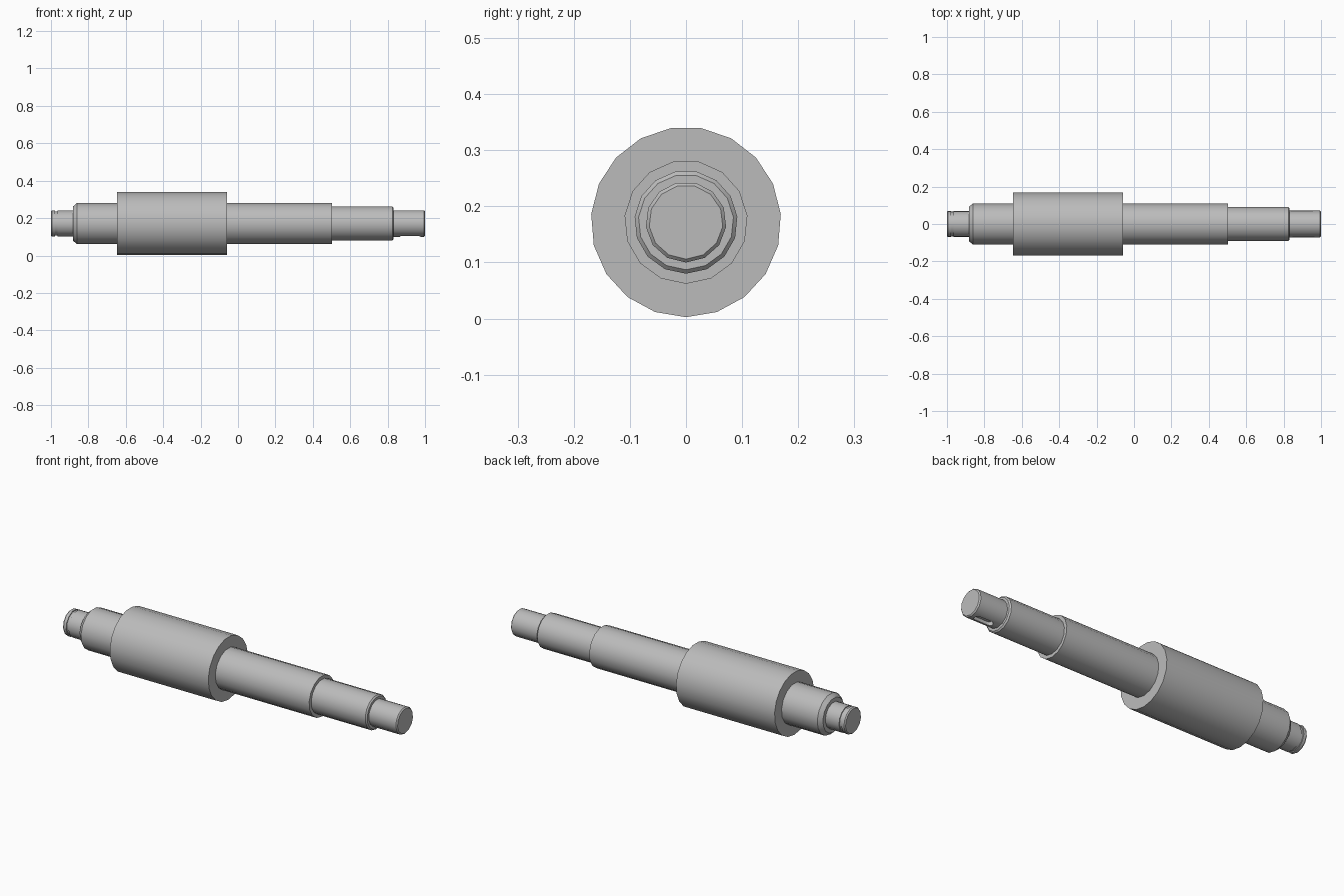
import bpy, bmesh
from math import sin, cos, pi, radians

if "Cube" in bpy.data.objects:
    bpy.data.objects.remove(bpy.data.objects["Cube"], do_unlink=True)

AXIS_Z = 0.172

steel = bpy.data.materials.new("grey steel")
steel.use_nodes = True
steel.diffuse_color = (0.5, 0.5, 0.5, 1)
steel.node_tree.nodes["Principled BSDF"].inputs["Base Color"].default_value = (0.5, 0.5, 0.5, 1)


def new_object(name, bm):
    bmesh.ops.recalc_face_normals(bm, faces=bm.faces)
    mesh = bpy.data.meshes.new(name)
    bm.to_mesh(mesh)
    bm.free()
    mesh.materials.append(steel)
    obj = bpy.data.objects.new(name, mesh)
    bpy.context.collection.objects.link(obj)
    return obj


def turned(name, profile, sides):
    """Turn a profile of (x, radius) points about the shaft axis and cap both ends."""
    bm = bmesh.new()
    rings = []
    for x, r in profile:
        angles = [2 * pi * i / sides for i in range(sides)]
        rings.append([bm.verts.new((x, r * sin(a), AXIS_Z - r * cos(a))) for a in angles])
    for a, b in zip(rings, rings[1:]):
        for i in range(sides):
            j = (i + 1) % sides
            bm.faces.new((a[i], a[j], b[j], b[i]))
    bm.faces.new(rings[0])
    bm.faces.new(rings[-1])
    return new_object(name, bm)


def slot_cutter(x0, x1, width, z0, z1):
    """Round-ended upright block for milling a keyway."""
    bm = bmesh.new()
    r = width / 2
    outline = []
    for centre, start in ((x1 - r, -pi / 2), (x0 + r, pi / 2)):
        for i in range(9):
            a = start + pi * i / 8
            outline.append(bm.verts.new((centre + r * cos(a), r * sin(a), z0)))
    base = bm.faces.new(outline)
    top = bmesh.ops.extrude_face_region(bm, geom=[base])["geom"]
    bmesh.ops.translate(bm, vec=(0, 0, z1 - z0),
                        verts=[v for v in top if isinstance(v, bmesh.types.BMVert)])
    return new_object("keyway_cutter", bm)


# Shaft steps, smaller ones running a little way into their neighbours
parts = [
    turned("retainer_journal", [(-1, 0.066), (-0.994, 0.071), (-0.978, 0.071), (-0.978, 0.066),
                                (-0.964, 0.066), (-0.964, 0.071), (-0.86, 0.071)], 13),
    turned("bearing_seat", [(-0.883, 0.092), (-0.862, 0.11), (-0.63, 0.11)], 15),
    turned("main_drum", [(-0.648, 0.1695), (-0.059, 0.1695)], 19),
    turned("long_shaft", [(-0.08, 0.11), (0.502, 0.11)], 15),
    turned("stepped_shaft", [(0.48, 0.092), (0.825, 0.092), (0.832, 0.085)], 15),
]
drive_end = turned("drive_end", [(0.81, 0.072), (0.994, 0.072), (1, 0.066)], 13)
parts.append(drive_end)

# Keyway milled into the underside of the drive end
cutter = slot_cutter(0.865, 0.975, 0.036, 0.08, 0.122)
cut = drive_end.modifiers.new("keyway", "BOOLEAN")
cut.operation = "DIFFERENCE"
cut.solver = "EXACT"
cut.object = cutter
bpy.context.view_layer.objects.active = drive_end
bpy.ops.object.modifier_apply(modifier=cut.name)
bpy.data.objects.remove(cutter, do_unlink=True)

# Smooth round surfaces with crisp shoulders
bpy.ops.object.select_all(action="DESELECT")
for part in parts:
    part.select_set(True)
bpy.ops.object.shade_smooth_by_angle(angle=radians(32))
